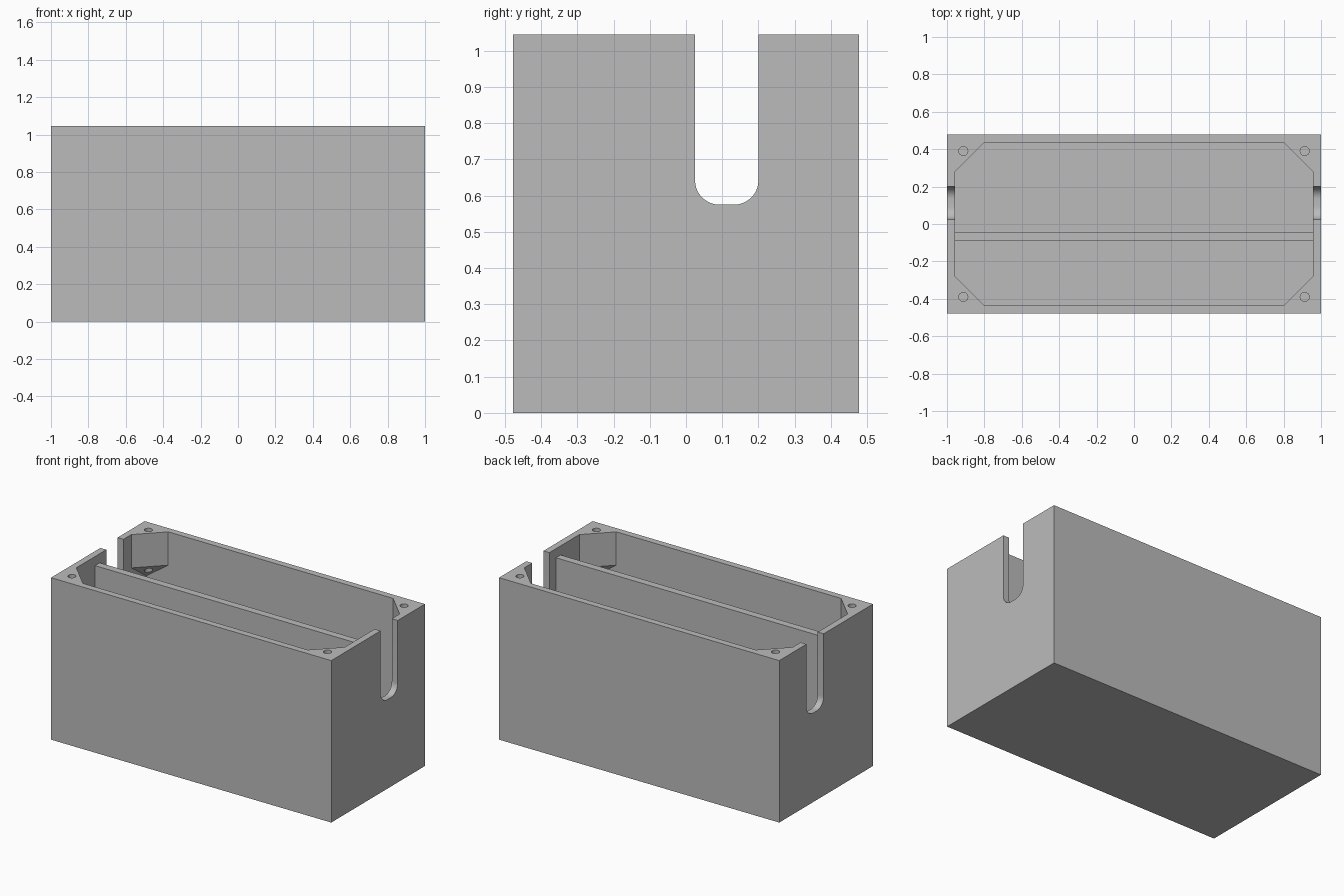
import bpy
import bmesh
from math import pi, sin, cos, sqrt

if "Cube" in bpy.data.objects:
    bpy.data.objects.remove(bpy.data.objects["Cube"])

# Overall sizes
HX, HY, H = 1.0, 0.4775, 1.045
WALL = 0.0425
CX, CY = HX - WALL, HY - WALL      # inner corner
LEG = 0.155                        # corner post leg length
POST_Z = 0.83                      # where the posts start tapering

grey = bpy.data.materials.new("plain grey")
grey.use_nodes = True
colour = (0.5, 0.5, 0.5, 1)
grey.diffuse_color = colour
grey.node_tree.nodes["Principled BSDF"].inputs["Base Color"].default_value = colour


def finish(name, bm):
    bmesh.ops.recalc_face_normals(bm, faces=bm.faces)
    mesh = bpy.data.meshes.new(name)
    bm.to_mesh(mesh)
    bm.free()
    mesh.materials.append(grey)
    ob = bpy.data.objects.new(name, mesh)
    bpy.context.collection.objects.link(ob)
    return ob


def loft(name, lower, upper):
    """Closed solid between two matching outlines."""
    bm = bmesh.new()
    a = [bm.verts.new(p) for p in lower]
    b = [bm.verts.new(p) for p in upper]
    n = len(a)
    bm.faces.new(a)
    bm.faces.new(b)
    for i in range(n):
        j = (i + 1) % n
        bm.faces.new((a[i], a[j], b[j], b[i]))
    return finish(name, bm)


def box(name, x0, x1, y0, y1, z0, z1):
    base = [(x0, y0), (x1, y0), (x1, y1), (x0, y1)]
    return loft(name, [(x, y, z0) for x, y in base], [(x, y, z1) for x, y in base])


def activate(ob):
    bpy.ops.object.select_all(action='DESELECT')
    ob.select_set(True)
    bpy.context.view_layer.objects.active = ob


def cut(target, cutter):
    cutter.hide_render = True
    mod = target.modifiers.new("cut", 'BOOLEAN')
    mod.operation = 'DIFFERENCE'
    mod.solver = 'EXACT'
    mod.object = cutter
    activate(target)
    bpy.ops.object.modifier_apply(modifier=mod.name)
    bpy.data.objects.remove(cutter)


corners = [(sx, sy) for sx in (-1, 1) for sy in (-1, 1)]

# Cavity shape, leaving the tapered corner posts standing
cavity = box("cavity_cutter", -CX, CX, -CY, CY, WALL, H + 0.1)
E = 0.02
for sx, sy in corners:
    tri = [(CX + E, CY - LEG - E), (CX + E, CY + E), (CX - LEG - E, CY + E)]
    drop = (LEG + 2 * E) / sqrt(2)
    low = [(sx * x, sy * y, POST_Z - (drop if i == 1 else 0))
           for i, (x, y) in enumerate(tri)]
    top = [(sx * x, sy * y, H + 0.2) for x, y in tri]
    cut(cavity, loft("post_cutter", low, top))

# Box body
body = box("box_body", -HX, HX, -HY, HY, 0, H)
cut(body, cavity)

# Rounded-bottom slot through both end walls
Y0, Y1, ZB, R, N = 0.025, 0.2, 0.575, 0.067, 10
slot = [(Y0, H + 0.1)]
slot += [(Y0 + R - R * cos(t), ZB + R - R * sin(t))
         for t in (i * pi / 2 / N for i in range(N + 1))]
slot += [(Y1 - R + R * sin(t), ZB + R - R * cos(t))
         for t in (i * pi / 2 / N for i in range(N + 1))]
slot += [(Y1, H + 0.1)]
cut(body, loft("slot_cutter", [(-1.1, y, z) for y, z in slot],
               [(1.1, y, z) for y, z in slot]))

# Screw holes through the corner posts
for sx, sy in corners:
    ring = [(sx * 0.9125 + 0.024 * cos(2 * pi * i / 32),
             sy * 0.39 + 0.024 * sin(2 * pi * i / 32)) for i in range(32)]
    cut(body, loft("hole_cutter", [(x, y, 0.6) for x, y in ring],
                   [(x, y, H + 0.1) for x, y in ring]))

# Lengthwise divider, slightly lower than the rim
divider = box("divider_wall", -CX - 0.01, CX + 0.01, -0.09, -0.0425, WALL - 0.01, 0.986)

activate(body)
bpy.ops.object.shade_smooth_by_angle(angle=pi / 6)
